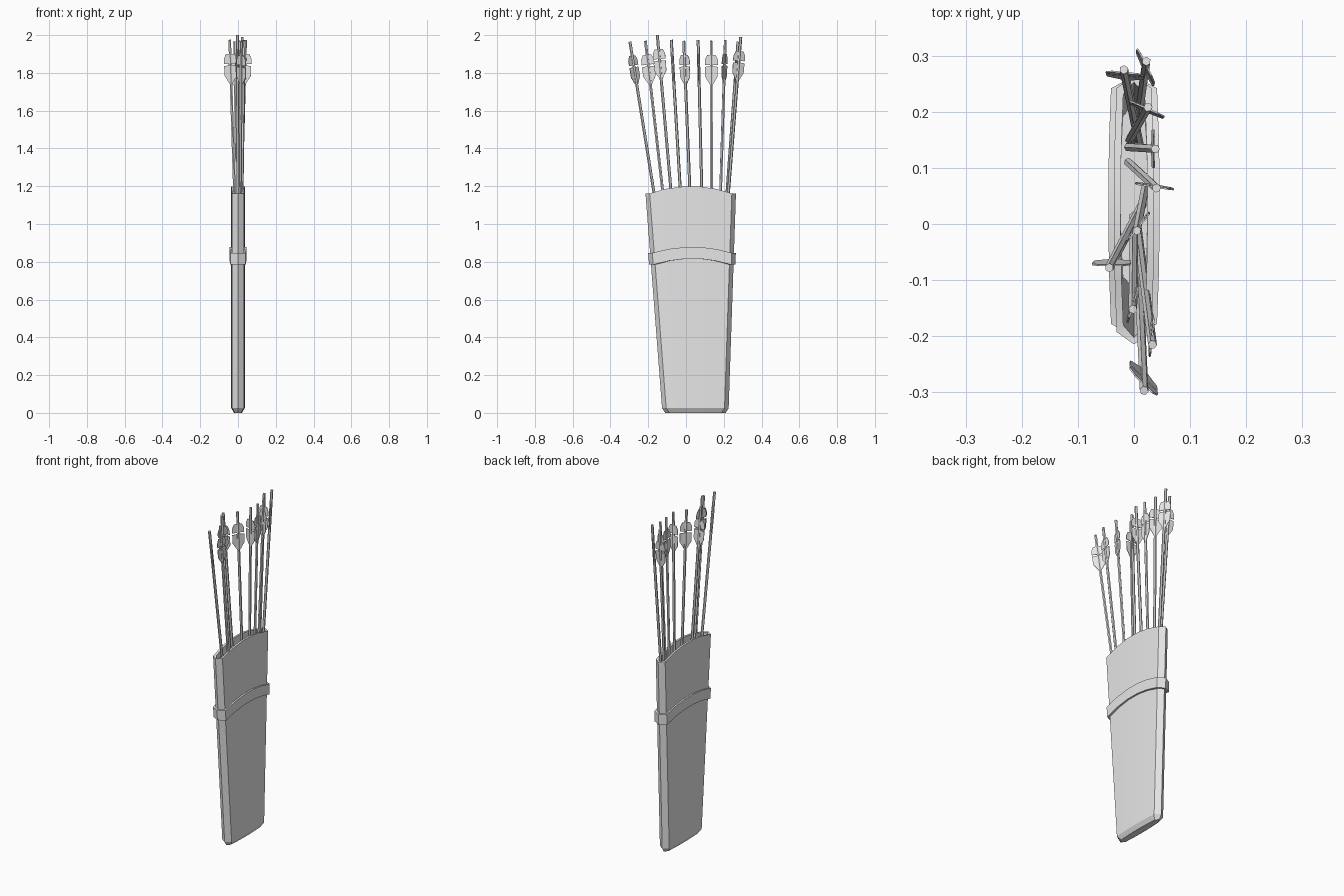
import bpy, bmesh
from mathutils import Vector, Matrix

if "Cube" in bpy.data.objects:
    bpy.data.objects.remove(bpy.data.objects["Cube"], do_unlink=True)

grey = bpy.data.materials.new("plain_grey")
grey.use_nodes = True
grey.diffuse_color = (0.8, 0.8, 0.8, 1)
grey.node_tree.nodes["Principled BSDF"].inputs["Base Color"].default_value = (0.8, 0.8, 0.8, 1)


def finish(name, bm):
    bmesh.ops.recalc_face_normals(bm, faces=bm.faces)
    mesh = bpy.data.meshes.new(name)
    bm.to_mesh(mesh)
    bm.free()
    mesh.materials.append(grey)
    obj = bpy.data.objects.new(name, mesh)
    bpy.context.collection.objects.link(obj)
    return obj


def smooth(obj):
    bpy.ops.object.select_all(action="DESELECT")
    obj.select_set(True)
    bpy.context.view_layer.objects.active = obj
    bpy.ops.object.shade_smooth_by_angle(angle=0.5)


# Flattened, pointed-end cross-section; the quiver widens with height
COLUMNS = (0, 0.2, 0.42, 0.62, 0.8, 1)


def ring(bm, z, grow, arch):
    y0 = -0.125 - 0.077 * z - grow
    y1 = 0.225 + 0.034 * z + grow
    side = []
    for t in COLUMNS:
        bulge = 1 - (2 * t - 1) ** 2
        y = y0 + 0.022 + t * (y1 - y0 - 0.044)
        side.append((0.031 + 0.005 * bulge + grow, y, z + arch * bulge))
    points = [(0, y0, z)] + side + [(0, y1, z)]
    points += [(-x, y, h) for x, y, h in reversed(side)]
    return [bm.verts.new(p) for p in points]


def bridge(bm, a, b):
    for i in range(len(a)):
        j = (i + 1) % len(a)
        bm.faces.new((a[i], a[j], b[j], b[i]))


# Hollow quiver body with a chamfered base and an arched mouth
bm = bmesh.new()
levels = [(0, -0.015, 0), (0.025, 0, 0), (1.162, 0, 0.038),
          (1.162, -0.012, 0.038), (0.04, -0.012, 0)]
rings = [ring(bm, *level) for level in levels]
for a, b in zip(rings, rings[1:]):
    bridge(bm, a, b)
bm.faces.new(rings[0])
bm.faces.new(rings[-1])
smooth(finish("quiver_body", bm))

# Raised strap band around the body
bm = bmesh.new()
rings = [ring(bm, z, grow, 0.032) for z, grow in
         ((0.785, -0.004), (0.785, 0.01), (0.847, 0.01), (0.847, -0.004))]
for a, b in zip(rings, rings[1:] + rings[:1]):
    bridge(bm, a, b)
smooth(finish("strap_band", bm))

# Fletching outlines: (half width, distance below the arrow's end)
VANES = [
    [(0.022, 0.075), (0.034, 0.1), (0.034, 0.127), (0.008, 0.127), (0.008, 0.075)],
    [(0.008, 0.135), (0.034, 0.138), (0.033, 0.19), (0.008, 0.245)],
]


def arrow(number, tip, base, vane_dir):
    tip, base = Vector(tip), Vector(base)
    axis = (tip - base).normalized()
    across = Vector((*vane_dir, 0))
    across = (across - axis * across.dot(axis)).normalized()
    frame = Matrix((across, axis.cross(across), axis)).transposed().to_4x4()
    frame.translation = tip
    length = (tip - base).length

    # Hexagonal shaft
    bm = bmesh.new()
    bmesh.ops.create_cone(bm, cap_ends=True, segments=6, radius1=0.008, radius2=0.008,
                          depth=length, matrix=Matrix.Translation((0, 0, -length / 2)))
    bm.transform(frame)
    finish(f"arrow_shaft_{number}", bm)

    # Thin mirrored feathers
    bm = bmesh.new()
    for outline in VANES:
        for sign in (-1, 1):
            points = [(sign * x, -0.0015, -d) for x, d in outline]
            points = [p if abs(p[0]) > 0.01 else (0, p[1], p[2]) for p in points]
            face = bm.faces.new([bm.verts.new(p) for p in points])
            extruded = bmesh.ops.extrude_face_region(bm, geom=[face])
            moved = [v for v in extruded["geom"] if isinstance(v, bmesh.types.BMVert)]
            bmesh.ops.translate(bm, verts=moved, vec=(0, 0.003, 0))
    bm.transform(frame)
    finish(f"arrow_feathers_{number}", bm)


# Fan of arrows: end point, hidden lower point, feather direction
ARROWS = [
    ((0.018, -0.297, 1.965), (0.004, 0.0, 0.1), (0.7, -0.7)),
    ((0.033, -0.215, 1.97), (0.005, 0.0, 0.1), (0.1, 1)),
    ((-0.002, -0.152, 2.0), (0.0, 0.015, 0.1), (0.3, 1)),
    ((-0.044, -0.078, 1.975), (0.015, 0.035, 0.1), (1, 0)),
    ((0.005, -0.012, 1.97), (0.02, 0.065, 0.1), (0.6, 0.75)),
    ((0.04, 0.064, 1.975), (-0.01, 0.11, 0.1), (1, -0.15)),
    ((0.038, 0.134, 1.97), (-0.01, 0.137, 0.1), (0, 1)),
    ((0.025, 0.208, 1.975), (-0.008, 0.15, 0.1), (0.9, -0.4)),
    ((-0.018, 0.275, 1.965), (0.01, 0.14, 0.1), (1, -0.1)),
    ((0.022, 0.29, 1.99), (0.0, 0.14, 0.1), (-0.45, 0.9)),
]
for number, spec in enumerate(ARROWS, 1):
    arrow(number, *spec)
